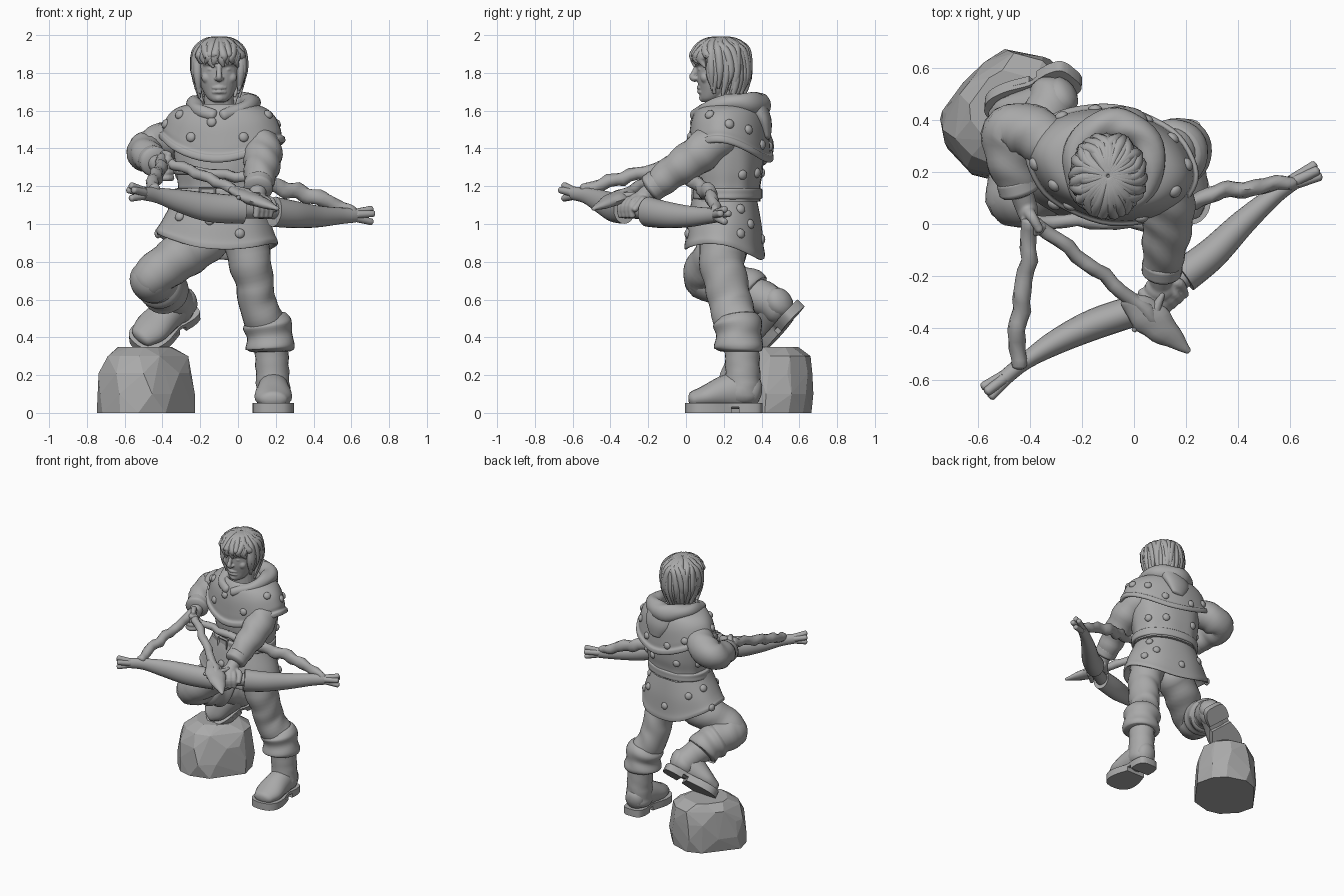
import bpy, bmesh, math, random
from mathutils import Vector, Matrix

random.seed(4)
if "Cube" in bpy.data.objects:
    bpy.data.objects.remove(bpy.data.objects["Cube"], do_unlink=True)

clay = bpy.data.materials.new("grey_clay")
clay.use_nodes = True
GREY = (.4, .4, .4, 1)
clay.diffuse_color = GREY
clay.node_tree.nodes["Principled BSDF"].inputs["Base Color"].default_value = GREY
UP, BACK = Vector((0, 0, 1)), Vector((0, 1, 0))
TAU = math.tau
smooth_parts = []


def finish(name, bm, smooth=True):
    bmesh.ops.recalc_face_normals(bm, faces=bm.faces[:])
    mesh = bpy.data.meshes.new(name)
    bm.to_mesh(mesh)
    bm.free()
    mesh.materials.append(clay)
    obj = bpy.data.objects.new(name, mesh)
    bpy.context.collection.objects.link(obj)
    if smooth:
        smooth_parts.append(obj)
    return obj


def sample(keys, steps=5):
    """Catmull-Rom interpolation of equally long tuples."""
    out, last = [], len(keys) - 1
    for i in range(last):
        four = [keys[min(max(j, 0), last)] for j in range(i - 1, i + 3)]
        for s in range(steps):
            t = s / steps
            out.append([.5 * (2*q + (r-p)*t + (2*p - 5*q + 4*r - w)*t*t + (3*q - p - 3*r + w)*t**3)
                        for p, q, r, w in zip(*four)])
    return out + [list(keys[-1])]


def skin(name, rings):
    bm = bmesh.new()
    loops = [[bm.verts.new(p) for p in ring] for ring in rings]
    for a, b in zip(loops, loops[1:]):
        for i in range(len(a)):
            j = (i + 1) % len(a)
            bm.faces.new((a[i], a[j], b[j], b[i]))
    bm.faces.new(loops[0])
    bm.faces.new(loops[-1])
    return finish(name, bm)


def tube(name, keys, up=UP, sides=20, dome=.6, folds=0, pitch=60, wiggle=0, steps=5):
    """Sweep an ellipse along keys of (x, y, z, radius[, second radius])."""
    rows = sample([tuple(k) + (k[3],) * (5 - len(k)) for k in keys], steps)
    pts = [Vector(r[:3]) for r in rows]
    rings, run = [], 0
    for i, (p, row) in enumerate(zip(pts, rows)):
        t = (pts[min(i + 1, len(pts) - 1)] - pts[max(i - 1, 0)]).normalized()
        run += (p - pts[max(i - 1, 0)]).length
        side = t.cross(up).normalized()
        over = side.cross(t)
        p = p + wiggle * (side * math.sin(run * 31) + over * math.cos(run * 43))

        def ring(centre, k):
            out = []
            for n in range(sides):
                a = TAU * n / sides
                f = k * (1 + folds * math.sin(run * pitch + 2 * math.sin(a + 1) + math.sin(2 * a)))
                out.append(centre + f * (side * row[3] * math.cos(a) + over * row[4] * math.sin(a)))
            return out
        caps = [(math.sin(b), math.cos(b)) for b in (.5, 1, 1.45)] if dome else []
        size = dome * min(row[3], row[4])
        if i == 0:
            rings += [ring(p - t * size * s, c) for s, c in reversed(caps)]
        rings.append(ring(p, 1))
        if i == len(pts) - 1:
            rings += [ring(p + t * size * s, c) for s, c in caps]
    return skin(name, rings)


def loft(name, x, y, keys, yaw=0, ripple=0, waves=7, lean=0, dip=0, sides=48, power=1):
    """Stack rings of (z, x radius, y radius, saddle rise, y shift)."""
    rows = sample([tuple(k) + (0,) * (5 - len(k)) for k in keys])
    rings = []
    for i, (z, rx, ry, saddle, shift) in enumerate(rows):
        ring = []
        for n in range(sides):
            a = TAU * n / sides
            c, s = math.cos(a), math.sin(a)
            f = 1 + ripple * i / len(rows) * math.sin(waves * a + 1)
            px = rx * f * math.copysign(abs(c) ** power, c)
            py = ry * f * math.copysign(abs(s) ** power, s) + shift
            rise = saddle * (c * c - lean * c - dip * s)
            ring.append(Matrix.Rotation(yaw, 3, 'Z') @ Vector((px, py, z + rise)) + Vector((x, y, 0)))
        rings.append(ring)
    return skin(name, rings)


def ball(name, place, size, axis=None):
    bm = bmesh.new()
    turn = axis.to_track_quat('Z', 'Y').to_matrix().to_4x4() if axis else Matrix()
    m = Matrix.Translation(place) @ turn @ Matrix.Diagonal((*size, 1))
    bmesh.ops.create_uvsphere(bm, u_segments=16, v_segments=10, radius=1, matrix=m)
    return finish(name, bm)


def fuse(name, parts, voxel):
    """Blend overlapping parts into one continuous surface."""
    bm = bmesh.new()
    for part in parts:
        bm.from_mesh(part.data)
        smooth_parts.remove(part)
        bpy.data.objects.remove(part)
    obj = finish(name, bm)
    remesh = obj.modifiers.new("blend", 'REMESH')
    remesh.mode, remesh.voxel_size, remesh.use_smooth_shade = 'VOXEL', voxel, True
    soften = obj.modifiers.new("soften", 'SMOOTH')
    soften.factor, soften.iterations = .5, 3


# Rock: faceted hull of jittered rings, long along one diagonal, top leaning back
bm = bmesh.new()
for z, r, back in ((0, 1, 0), (.1, 1.01, 0), (.21, .97, .01), (.3, .85, .025), (.35, .58, .035)):
    for n in range(10):
        a, k = TAU * (n + random.random() * .7) / 10, r * random.uniform(.95, 1.03)
        c, s = math.cos(a), math.sin(a)
        u = .27 * k * math.copysign(abs(c) ** .85, c)
        v = .222 * k * math.copysign(abs(s) ** .85, s)
        bm.verts.new((-.487 + (u - v) * .707, .415 + back + (u + v) * .707, z))
bmesh.ops.convex_hull(bm, input=bm.verts[:])
bmesh.ops.delete(bm, geom=[v for v in bm.verts if not v.link_faces], context='VERTS')
finish("rock", bm, smooth=False)


# Boots: upper, welt, tread and heel, built pointing forward then placed
def foot(side, matrix):
    def slab(part, outline, low, high):
        half = sample(outline, 4)
        return skin(f"{side}_{part}", [[(w, y, z) for y, w in half] + [(-w, y, z) for y, w in reversed(half)]
                                       for z in (low, high)])
    toe = [(-.06, .075), (-.16, .105), (-.24, .105), (-.29, .07), (-.305, .02)]
    heel = [(.105, .03), (.09, .065), (.04, .08), (-.02, .078)]
    parts = [slab("tread", toe, 0, .032), slab("heel", heel, 0, .038),
             slab("welt", heel + toe, .03, .052),
             tube(f"{side}_boot_upper", [(0, .06, .11, .07, .08), (0, 0, .12, .08, .1), (0, -.09, .11, .09, .09),
                                         (0, -.19, .085, .1, .064), (0, -.26, .07, .074, .046)])]
    for part in parts:
        part.data.transform(matrix)


foot("left", Matrix.Translation((.187, .3, 0)))
ahead = Vector((-.75, -.42, -.5)).normalized()
lift = Vector((-.05, -.72, .69))
lift = (lift - ahead * lift.dot(ahead)).normalized()
across = (-ahead).cross(lift)
turn = Matrix((across, -ahead, lift)).transposed().to_4x4()
foot("right", Matrix.Translation((-.31, .555, .485)) @ turn)

# Legs, trouser cuffs and boot shafts
tube("left_trouser", [(.03, .2, .98, .12, .125), (.063, .19, .8, .113, .12), (.09, .215, .68, .1, .115),
                      (.102, .235, .58, .1, .115), (.145, .265, .48, .105, .115)], BACK, 28, folds=.03, pitch=45)
tube("left_cuff", [(.15, .27, .51, .105), (.157, .275, .47, .13), (.165, .277, .41, .12), (.172, .28, .35, .131),
                   (.173, .28, .33, .118)], BACK, 28, dome=.1, folds=.02)
tube("left_boot_shaft", [(.175, .295, .38, .09, .092), (.182, .3, .22, .088, .092), (.187, .3, .09, .09, .097)],
     BACK, 24, folds=.035, pitch=75)
tube("right_thigh", [(-.16, .23, .92, .12), (-.27, .19, .85, .125), (-.39, .115, .77, .117), (-.46, .095, .71, .112)],
     BACK, 28, dome=.9, folds=.03, pitch=45)
tube("right_shin", [(-.465, .1, .705, .115), (-.43, .2, .69, .116), (-.385, .31, .655, .113)], sides=28, dome=.9,
     folds=.03, pitch=55)
tube("right_cuff", [(-.425, .21, .69, .11), (-.41, .245, .675, .126), (-.395, .285, .66, .117),
                    (-.38, .335, .64, .125), (-.375, .35, .63, .113)], sides=28, dome=.1, folds=.02)
tube("right_boot_shaft", [(-.38, .32, .645, .09), (-.335, .425, .6, .091), (-.312, .5, .55, .088)], sides=24,
     folds=.035, pitch=75)

# Tunic, belt and buckle
TURN = -.2
tunic = loft("tunic", -.09, .225, [(1.54, .2, .12), (1.48, .25, .16), (1.38, .25, .178), (1.28, .24, .178),
                                   (1.2, .228, .165), (1.12, .225, .165)], TURN, .02, 9, power=.9)
skirt = loft("tunic_skirt", -.115, .203, [(1.16, .22, .16), (1.11, .24, .175), (1, .285, .195, .02),
                                          (.9, .31, .204, .065), (.862, .322, .21, .08), (.84, .317, .207, .08),
                                          (.857, .29, .187, .08), (.93, .255, .155, .04)],
             -.1, .025, 7, lean=.35, dip=.35, power=.93)
belt = loft("belt", -.095, .22, [(1.13, .22, .16), (1.135, .243, .178), (1.16, .243, .18), (1.185, .242, .178),
                                 (1.19, .22, .16)], TURN, power=.94)

# Shoulder cape with rolled rim, and the hood lying on it
cape = loft("shoulder_cape", -.085, .228, [
    (1.57, .09, .08), (1.62, .13, .12), (1.635, .165, .145), (1.595, .235, .178, .02), (1.52, .283, .2, .055),
    (1.42, .312, .21, .095), (1.375, .318, .214, .11), (1.36, .333, .228, .115), (1.335, .335, .23, .115),
    (1.33, .315, .214, .115), (1.4, .27, .18, .09)], TURN, .012, 8, lean=.1)
tube("hood", [(-.13, .055, 1.575, .03), (-.2, .11, 1.6, .036), (-.228, .23, 1.63, .048, .045),
              (-.18, .345, 1.635, .056), (-.065, .385, 1.625, .062, .07), (.035, .335, 1.638, .058),
              (.072, .22, 1.64, .05, .045), (.025, .11, 1.61, .036), (-.08, .05, 1.575, .03)],
     folds=.07, pitch=35)
tube("hood_tail", [(-.06, .36, 1.62, .12, .07), (-.05, .41, 1.54, .1, .045), (-.04, .43, 1.46, .05, .02)], BACK)

# Studs are dropped onto the clothing surfaces
bpy.context.view_layer.update()


def stud(cloth, origin, aim):
    hit, spot, normal, _ = cloth.ray_cast(Vector(origin), Vector(aim))
    if hit:
        ball("stud", spot, (.026, .026, .017), normal)


for cloth, spots in ((cape, [(-.31, 1.58), (-.25, 1.46), (-.14, 1.54), (.03, 1.46), (.16, 1.58)]),
                     (skirt, [(-.31, 1.04), (-.15, 1.02), (.01, .95)])):
    for x, z in spots:
        stud(cloth, (x, -1, z), BACK)
for cloth, spots in ((cape, [(-.28, 1.47), (-.15, 1.41), (.05, 1.42), (.15, 1.5)]),
                     (tunic, [(-.2, 1.27), (.02, 1.27)]), (skirt, [(-.28, 1.03), (-.1, .92), (.08, 1)])):
    for x, z in spots:
        stud(cloth, (x, 1, z), -BACK)
for way in (1, -1):
    for cloth, y, z in ((cape, .23, 1.53), (tunic, .3, 1.26), (skirt, .29, 1.08), (skirt, .29, .95)):
        stud(cloth, (way, y, z), (-way, 0, 0))
hit, spot, normal, _ = belt.ray_cast(Vector((-.16, -1, 1.16)), BACK)
bm = bmesh.new()
bmesh.ops.create_cube(bm, size=1, matrix=Matrix.Translation(spot) @ normal.to_track_quat('Z', 'Y').to_matrix().to_4x4()
                      @ Matrix.Diagonal((.09, .07, .025, 1)))
front = min(bm.faces, key=lambda f: f.calc_center_median().y)
bmesh.ops.inset_individual(bm, faces=[front], thickness=.014, depth=-.008)
finish("buckle", bm, smooth=False)

# Arms
tube("right_sleeve", [(-.29, .29, 1.47, .1), (-.41, .36, 1.425, .105), (-.485, .35, 1.385, .1),
                      (-.48, .25, 1.365, .09), (-.445, .15, 1.335, .075)], sides=24, folds=.045, pitch=50)
tube("left_sleeve", [(.09, .22, 1.475, .09), (.125, .12, 1.41, .103), (.13, .02, 1.335, .1), (.118, -.09, 1.26, .086),
                     (.107, -.16, 1.2, .074)], sides=24, folds=.045, pitch=50)
tube("right_sleeve_cuff", [(-.453, .17, 1.34, .08), (-.44, .13, 1.33, .082)], dome=.3)
tube("left_sleeve_cuff", [(.11, -.15, 1.215, .078), (.107, -.185, 1.19, .078)], dome=.3)


# Hands: four curled fingers and a thumb around a held shaft
def grip(side, centre, axis, out, reach, palm, size, wrist):
    centre, axis, out = Vector(centre), Vector(axis).normalized(), Vector(out).normalized()
    over = axis.cross(out)
    parts = [ball(side, palm, size), tube(side, [(*wrist, .047), (*palm, .042)])]
    for i in range(4):
        base = centre + axis * (i - 1.5) * .031
        parts.append(tube(side, [(*(base + reach * (out * math.cos(a) + over * math.sin(a))), .018)
                                 for a in (2.7, 1.9, 1.1, .3, -.6)], axis, 10, steps=3))
    start = Vector(palm) - axis * .03
    parts.append(tube(side, [(*start, .024), (*(start - axis * .04 + out * .03), .021),
                             (*(centre - axis * .075 + out * reach), .017)], over, 10))
    fuse(f"{side}_hand", parts, .006)


grip("left", (.1, -.275, 1.075), (-.77, -.63, 0), (.63, -.77, 0), .06, (.1, -.25, 1.125), (.06, .055, .045),
     (.107, -.17, 1.19))
grip("right", (-.385, .005, 1.29), (0, 0, -1), (.6, -.8, 0), .036, (-.41, .05, 1.3), (.04, .052, .058),
     (-.44, .14, 1.33))

# Bow: horn limbs with splayed tips, grip, gnarled string
limbs = {"right": [(.03, -.325, 1.075, .06, .074), (-.15, -.385, 1.088, .06, .077), (-.3, -.455, 1.12, .048, .062),
                   (-.42, -.53, 1.15, .032, .042), (-.5, -.595, 1.162, .03, .036)],
         "left": [(.19, -.2, 1.065, .068, .08), (.3, -.115, 1.05, .062, .072), (.42, .005, 1.04, .05, .058),
                  (.54, .11, 1.043, .036, .044), (.62, .165, 1.046, .03, .038)]}
ends = {"right": Vector((-.565, -.645, 1.17)), "left": Vector((.705, .205, 1.045))}
for side, keys in limbs.items():
    tube(f"bow_{side}_limb", keys, dome=0)
    root = Vector(keys[-1][:3])
    spread = (ends[side] - root).cross(UP).normalized()
    for n, (u, v) in enumerate(((-1, .3), (1, .3), (0, -1), (0, 1))):
        shift = spread * u * .018 + UP * v * .026
        tube(f"bow_{side}_tip_{n}", [(*(root + shift * .5), .022), (*(ends[side] + shift * 1.3), .018)], sides=10)
tube("bow_grip", [(.0, -.335, 1.075, .045), (.1, -.275, 1.07, .042), (.21, -.185, 1.07, .045)])
tube("bowstring_left", [(-.38, .01, 1.3, .026), (-.17, .01, 1.27, .026), (.08, .01, 1.24, .03), (.23, .09, 1.19, .03, .042),
                        (.37, .13, 1.155, .032, .042), (.5, .145, 1.11, .03, .036), (.61, .165, 1.06, .026)],
     sides=12, folds=.12, wiggle=.006)
tube("bowstring_right", [(-.4, .01, 1.34, .03), (-.415, -.18, 1.285, .033), (-.445, -.37, 1.235, .035),
                         (-.45, -.54, 1.18, .03)], sides=12, folds=.12, wiggle=.006)

# Arrow
tube("arrow_shaft", [(-.385, .01, 1.335, .026), (-.22, -.12, 1.27, .028), (-.05, -.255, 1.195, .028),
                     (.08, -.37, 1.14, .028)], sides=12, folds=.1, wiggle=.006)
tube("arrow_head", [(-.03, -.29, 1.18, .03, .02), (.04, -.345, 1.15, .066, .03), (.11, -.405, 1.12, .06, .032),
                    (.21, -.49, 1.08, .012, .01)], sides=12, folds=.05)
for n, tail in enumerate(((.0, -.41, 1.14), (.11, -.27, 1.16))):
    tube(f"arrow_barb_{n}", [(*tail, .01), (.08 if n else .05, -.36, 1.14, .024), (.14, -.43, 1.11, .02)], sides=10)

# Head: blended face and neck
HX = -.1
parts = [loft("face", HX, .17, [(1.645, .03, .03, 0, -.055), (1.665, .06, .06, 0, -.035), (1.71, .088, .09, 0, -.01),
                                (1.76, .104, .11), (1.82, .113, .118, 0, .005), (1.88, .115, .12, 0, .01),
                                (1.95, .085, .095, 0, .015)], sides=32),
         tube("neck", [(HX, .21, 1.74, .075), (HX, .22, 1.55, .082)], BACK),
         tube("nose", [(HX, .058, 1.84, .011), (HX, .042, 1.8, .014), (HX, .033, 1.778, .017), (HX, .05, 1.765, .016)],
              Vector((1, 0, 0)), 12),
         ball("chin", (HX, .095, 1.668), (.03, .026, .024))]
for z, y in ((1.722, .066), (1.7, .069)):
    parts.append(tube("lip", [(HX - .034, y + .01, z - .002, .006), (HX, y, z, .011),
                              (HX + .034, y + .01, z - .002, .006)], sides=10))
for s in (-1, 1):
    parts += [tube("brow", [(HX + s * .012, .06, 1.838, .011), (HX + s * .045, .063, 1.85, .011),
                            (HX + s * .08, .092, 1.846, .01)], sides=10),
              ball("eye", (HX + s * .043, .078, 1.818), (.019, .015, .008)),
              ball("cheek", (HX + s * .062, .102, 1.775), (.032, .026, .03)),
              ball("nostril", (HX + s * .015, .052, 1.77), (.011, .013, .01))]
fuse("head", parts, .005)

# Hair: cap under two layers of tapered locks, drawn in towards the nape
ball("hair_cap", (HX, .2, 1.88), (.125, .13, .1))
ball("hair_nape", (HX, .245, 1.77), (.1, .055, .11))
for layer, count in enumerate((32, 24)):
    for n in range(count):
        a = TAU * (n + .5 * layer) / count
        ahead = -math.sin(a)
        fringe = ahead > .55
        low = 1.84 if fringe else 1.68 if ahead > -.3 else 1.635
        low += random.uniform(-.015, .015) + layer * .03
        tuck = 1 if fringe else .86 if ahead > -.3 else .7
        bend = random.uniform(-.25, .25)
        keys = []
        for k, drop in enumerate((.08, .45, .85, 1.25, 1.5, 1.5)):
            z = 1.865 + .118 * math.cos(drop) if k < 4 else 1.9 + (low - 1.9) * (k - 3) / 2
            wide = math.sin(drop) * (1 + .05 * layer) * (tuck if k == 5 else 1)
            swing = a + bend * math.sin(k * 1.2)
            keys.append((HX + .125 * wide * math.cos(swing), .185 + .142 * wide * math.sin(swing),
                         z, (.01, .018, .023, .025, .022, .007)[k]))
        tube("hair_lock", keys, Vector((-math.sin(a), math.cos(a), .01)), 8, steps=4)

# Smooth shading with crisp edges kept
bpy.ops.object.select_all(action='DESELECT')
for obj in smooth_parts:
    obj.select_set(True)
bpy.context.view_layer.objects.active = smooth_parts[0]
bpy.ops.object.shade_smooth_by_angle(angle=math.radians(50))
